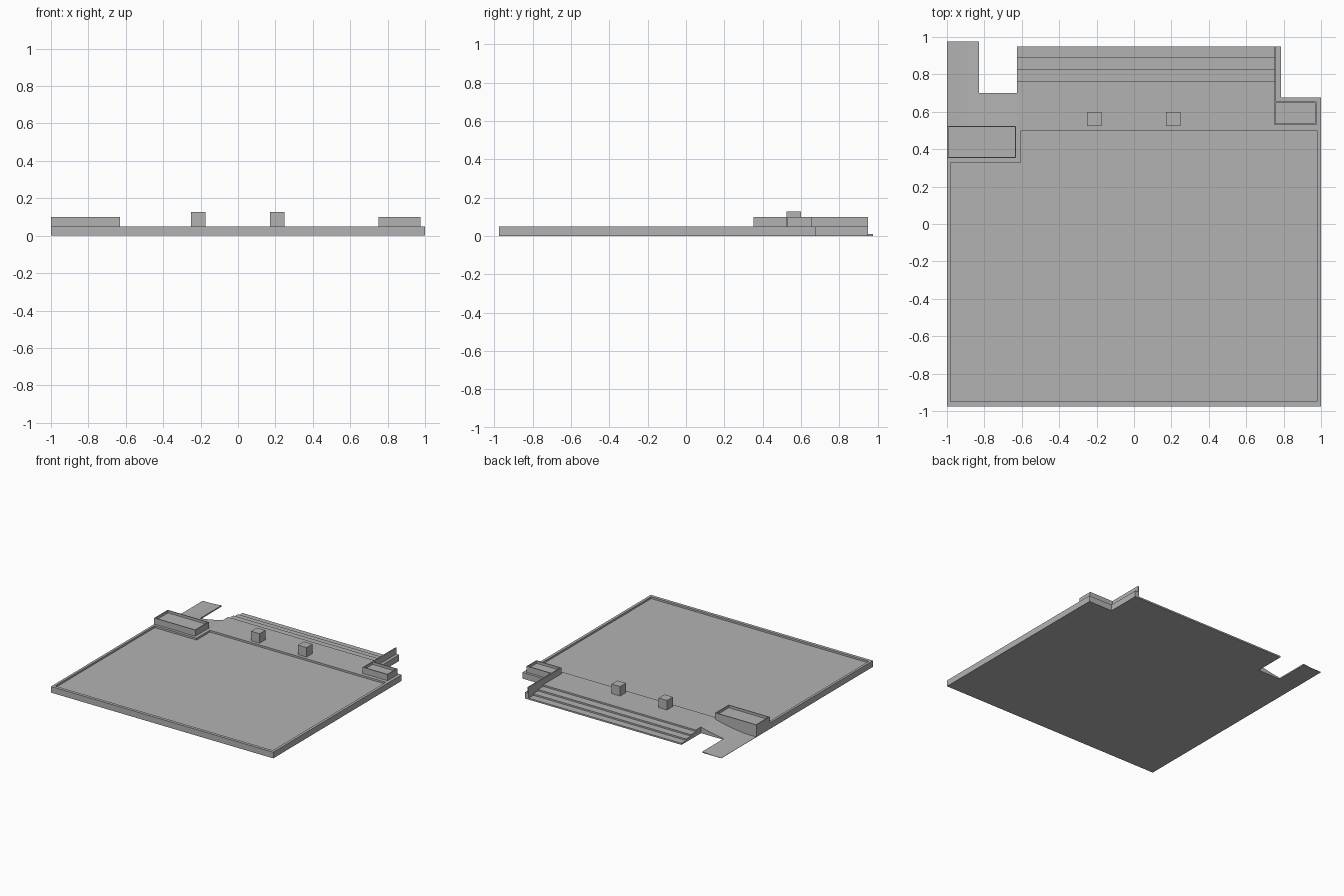
import bpy, bmesh

cube = bpy.data.objects.get("Cube")
if cube:
    bpy.data.objects.remove(cube, do_unlink=True)

grey = bpy.data.materials.new("stone grey")
grey.use_nodes = True
grey.diffuse_color = (0.45, 0.45, 0.45, 1)
grey.node_tree.nodes["Principled BSDF"].inputs["Base Color"].default_value = (0.45, 0.45, 0.45, 1)


def make_object(name, bm):
    bmesh.ops.recalc_face_normals(bm, faces=bm.faces)
    mesh = bpy.data.meshes.new(name)
    bm.to_mesh(mesh)
    bm.free()
    mesh.materials.append(grey)
    obj = bpy.data.objects.new(name, mesh)
    bpy.context.collection.objects.link(obj)
    return obj


def extrude_outline(bm, corners, direction):
    """Fill a closed outline and extrude it into a solid."""
    face = bm.faces.new([bm.verts.new(c) for c in corners])
    result = bmesh.ops.extrude_face_region(bm, geom=[face], use_keep_orig=True)
    moved = [v for v in result["geom"] if isinstance(v, bmesh.types.BMVert)]
    bmesh.ops.translate(bm, verts=moved, vec=direction)


def prism(name, outline, z0, z1):
    bm = bmesh.new()
    extrude_outline(bm, [(x, y, z0) for x, y in outline], (0, 0, z1 - z0))
    return make_object(name, bm)


def box(name, x0, x1, y0, y1, z0, z1):
    return prism(name, [(x0, y0), (x1, y0), (x1, y1), (x0, y1)], z0, z1)


def planter(name, x0, x1, y0, y1, z0, z1, wall, depth):
    """Box with a thin rim around a sunken top."""
    bm = bmesh.new()
    extrude_outline(bm, [(x0, y0, z0), (x1, y0, z0), (x1, y1, z0), (x0, y1, z0)], (0, 0, z1 - z0))
    bmesh.ops.recalc_face_normals(bm, faces=bm.faces)
    top = max(bm.faces, key=lambda f: f.calc_center_median().z)
    bmesh.ops.inset_region(bm, faces=[top], thickness=wall)
    result = bmesh.ops.extrude_face_region(bm, geom=[top])
    verts = [v for v in result["geom"] if isinstance(v, bmesh.types.BMVert)]
    bmesh.ops.translate(bm, verts=verts, vec=(0, 0, -depth))
    if top.is_valid:
        bmesh.ops.delete(bm, geom=[top], context='FACES_ONLY')
    return make_object(name, bm)


TOP = 0.05

# Main slab, with notches for the ramp, the steps and the back corner
slab = prism("terrace_slab", [
    (-1, -0.975), (1, -0.975), (1, 0.675), (0.785, 0.675), (0.785, 0.95),
    (0.76, 0.95), (0.76, 0.765), (-0.625, 0.765), (-0.625, 0.52), (-1, 0.52)], 0, TOP)

# Shallow recessed floor inside a narrow rim
cutter = prism("floor_cutter", [
    (-0.98, -0.95), (0.978, -0.95), (0.978, 0.50), (-0.603, 0.50),
    (-0.603, 0.33), (-0.98, 0.33)], TOP - 0.015, TOP + 0.05)
cutter.hide_render = True
mod = slab.modifiers.new("floor_recess", 'BOOLEAN')
mod.operation = 'DIFFERENCE'
mod.solver = 'EXACT'
mod.object = cutter
bpy.context.view_layer.objects.active = slab
bpy.ops.object.modifier_apply(modifier=mod.name)
bpy.data.objects.remove(cutter, do_unlink=True)

# Back steps going down
edges = [0.765, 0.83, 0.89, 0.95]
for i in range(3):
    box(f"back_step_{i + 1}", -0.625, 0.75, edges[i], edges[i + 1], 0, TOP * (3 - i) / 4)

# Thin wall beside the steps
box("step_side_wall", 0.75, 0.76, 0.65, 0.95, 0, 0.10)


# Curved ramp falling away to the right, with a tongue at the back
def ramp(name, x0, x1, y0, y1, segments):
    bm = bmesh.new()
    xs = [x0 + (x1 - x0) * i / segments for i in range(segments + 1)]
    curve = [(x, y0, max(0.002, TOP * ((x + 1) / 0.375) ** 2)) for x in xs]
    extrude_outline(bm, [(x0, y0, 0), (x1, y0, 0)] + curve[::-1], (0, y1 - y0, 0))
    return make_object(name, bm)


ramp("ramp_tongue", -1, -0.83, 0.52, 0.975, 5)
ramp("ramp_curve", -0.83, -0.625, 0.52, 0.70, 6)

# Planters
planter("large_planter", -1, -0.63, 0.352, 0.525, 0, 0.10, 0.01, 0.02)
planter("small_planter", 0.75, 0.975, 0.53, 0.655, TOP, 0.10, 0.011, 0.02)

# Two block seats
for name, x in (("right_block", -0.25), ("left_block", 0.172)):
    box(name, x, x + 0.077, 0.525, 0.6, TOP, 0.127)
